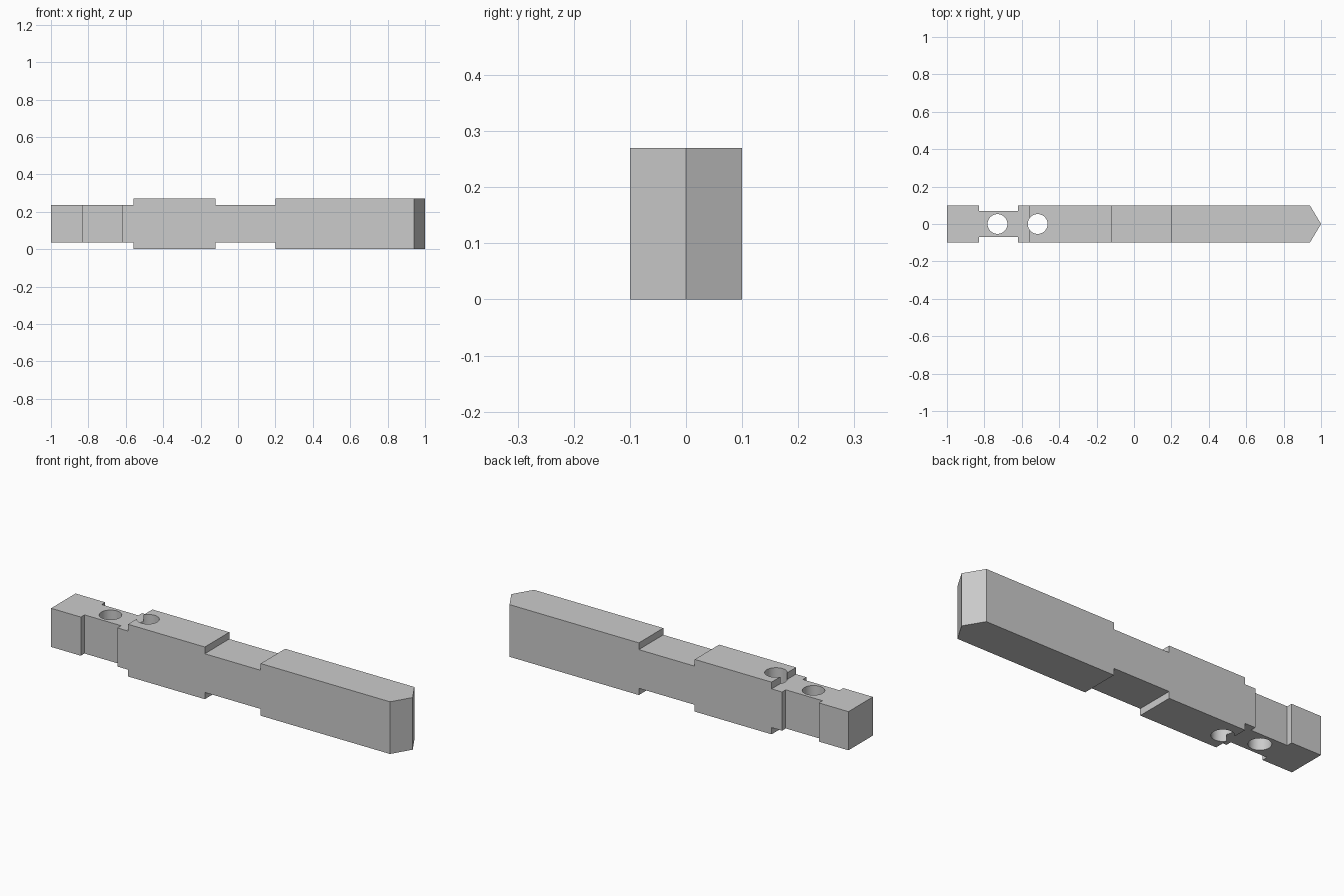
import bpy, math
from mathutils import Vector

default = bpy.data.objects.get("Cube")
if default:
    bpy.data.objects.remove(default, do_unlink=True)

grey = bpy.data.materials.new("plain_grey")
grey.use_nodes = True
colour = (0.6, 0.6, 0.6, 1)
grey.diffuse_color = colour
grey.node_tree.nodes["Principled BSDF"].inputs["Base Color"].default_value = colour

HALF_WIDTH, HEIGHT, STEP = 0.1, 0.27, 0.035


def prism(name, outline, sweep):
    """Closed prism: outline points swept along a vector."""
    n = len(outline)
    base = [Vector(p) for p in outline]
    verts = base + [p + Vector(sweep) for p in base]
    faces = [tuple(range(n)), tuple(range(2 * n - 1, n - 1, -1))]
    faces += [(i, i + n, (i + 1) % n + n, (i + 1) % n) for i in range(n)]
    mesh = bpy.data.meshes.new(name)
    mesh.from_pydata(verts, [], faces)
    mesh.materials.append(grey)
    obj = bpy.data.objects.new(name, mesh)
    bpy.context.collection.objects.link(obj)
    # Make normals point outward
    bpy.context.view_layer.objects.active = obj
    obj.select_set(True)
    bpy.ops.object.mode_set(mode='EDIT')
    bpy.ops.mesh.select_all(action='SELECT')
    bpy.ops.mesh.normals_make_consistent(inside=False)
    bpy.ops.object.mode_set(mode='OBJECT')
    obj.select_set(False)
    return obj


def combine(target, tool, operation):
    """Apply a boolean and discard the tool."""
    mod = target.modifiers.new(operation.title(), 'BOOLEAN')
    mod.operation, mod.object, mod.solver = operation, tool, 'EXACT'
    bpy.context.view_layer.objects.active = target
    bpy.ops.object.modifier_apply(modifier=mod.name)
    bpy.data.objects.remove(tool, do_unlink=True)


# Plan outline: necked tail and pointed tip, mirrored across y
plan = [(-1, HALF_WIDTH), (-0.83, HALF_WIDTH), (-0.83, 0.07), (-0.62, 0.07),
        (-0.62, HALF_WIDTH), (0.94, HALF_WIDTH)]
plan = plan + [(1, 0)] + [(x, -y) for x, y in reversed(plan)]
bar = prism("notched_bar", [(x, y, 0) for x, y in plan], (0, 0, HEIGHT))

# Shallow steps on top and bottom: tail and middle waist
for start, end in ((-1.1, -0.56), (-0.12, 0.20)):
    for low, high in ((-0.1, STEP), (HEIGHT - STEP, HEIGHT + 0.1)):
        corners = [(start, -0.2, low), (end, -0.2, low),
                   (end, -0.2, high), (start, -0.2, high)]
        combine(bar, prism("step_cutter", corners, (0, 0.4, 0)), 'DIFFERENCE')

# Two vertical through holes
SIDES, RADIUS = 48, 0.053
for centre in (-0.73, -0.515):
    ring = [(centre + RADIUS * math.cos(math.tau * i / SIDES),
             RADIUS * math.sin(math.tau * i / SIDES), -0.1) for i in range(SIDES)]
    combine(bar, prism("hole_cutter", ring, (0, 0, 0.5)), 'DIFFERENCE')

# Smooth hole walls, crisp edges elsewhere
bpy.ops.object.select_all(action='DESELECT')
bar.select_set(True)
bpy.context.view_layer.objects.active = bar
bpy.ops.object.shade_smooth_by_angle(angle=math.radians(25))
